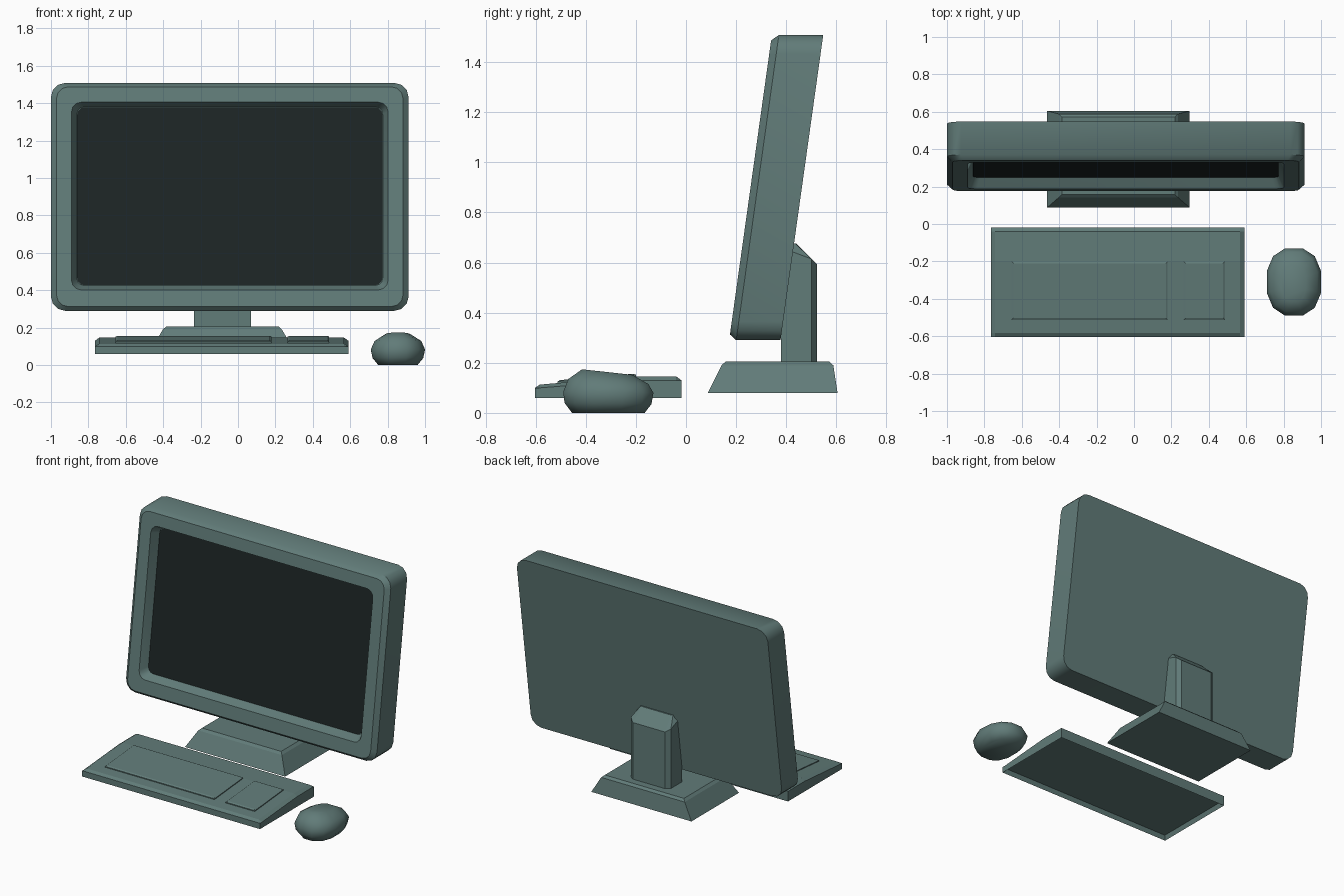
import bpy, bmesh, math

if "Cube" in bpy.data.objects:
    bpy.data.objects.remove(bpy.data.objects["Cube"])


def material(name, rgb):
    m = bpy.data.materials.new(name)
    m.diffuse_color = (*rgb, 1)
    m.use_nodes = True
    m.node_tree.nodes["Principled BSDF"].inputs["Base Color"].default_value = m.diffuse_color
    return m


SLATE = material("slate", (0.12, 0.2, 0.19))
DARK = material("dark_glass", (0.012, 0.018, 0.018))


def loft(name, rings, mat=SLATE, smooth=None, recess=None):
    """Skin a list of equal-length point rings and cap both ends."""
    bm = bmesh.new()
    vs = [[bm.verts.new(p) for p in r] for r in rings]
    n = len(vs[0])
    for a, b in zip(vs, vs[1:]):
        for i in range(n):
            j = (i + 1) % n
            bm.faces.new((a[i], a[j], b[j], b[i]))
    bm.faces.new(vs[0])
    bm.faces.new(vs[-1])
    bmesh.ops.recalc_face_normals(bm, faces=bm.faces)
    if recess:
        bm.normal_update()
        under = [f for f in bm.faces if f.normal.z < -0.9]
        bmesh.ops.inset_region(bm, faces=under, thickness=recess[0],
                               depth=-recess[1], use_even_offset=True)
    me = bpy.data.meshes.new(name)
    bm.to_mesh(me)
    bm.free()
    me.materials.append(mat)
    ob = bpy.data.objects.new(name, me)
    bpy.context.collection.objects.link(ob)
    if smooth:
        bpy.ops.object.select_all(action='DESELECT')
        ob.select_set(True)
        bpy.context.view_layer.objects.active = ob
        bpy.ops.object.shade_smooth_by_angle(angle=math.radians(smooth))
    return ob


def rect(x0, x1, y0, y1):
    return [(x0, y0), (x1, y0), (x1, y1), (x0, y1)]


def panel_ring(x0, x1, z0, z1, r, d, seg=3):
    """Rounded rectangle at depth d in the backward-leaning monitor."""
    pts = []
    for k, (cx, cz) in enumerate(rect(x0 + r, x1 - r, z0 + r, z1 - r)):
        for s in range(seg + 1):
            a = math.pi + (k + s / seg) * math.pi / 2
            x, z = cx + r * math.cos(a), cz + r * math.sin(a)
            pts.append((x, 0.175 + 0.14 * (z - 0.31) + d, z))
    return pts


# Monitor housing with bevelled front and recessed opening
loft("monitor_housing", [
    panel_ring(-1.0, 0.912, 0.29, 1.508, 0.075, 0.205),
    panel_ring(-1.0, 0.912, 0.29, 1.508, 0.075, 0.028),
    panel_ring(-0.97, 0.882, 0.313, 1.487, 0.06, 0.0),
    panel_ring(-0.89, 0.802, 0.402, 1.405, 0.05, 0.0),
    panel_ring(-0.862, 0.774, 0.425, 1.38, 0.04, 0.06)], smooth=35)

# Dark screen
loft("screen", [panel_ring(-0.86, 0.772, 0.427, 1.378, 0.04, d)
                for d in (0.057, 0.07)], DARK)

# Stand foot
loft("stand_foot", [[(x, y, z) for x, y in rect(*b)] for b, z in (
    ((-0.465, 0.298, 0.087, 0.605), 0.08),
    ((-0.402, 0.235, 0.142, 0.588), 0.19),
    ((-0.385, 0.218, 0.158, 0.572), 0.205))])

# Stand neck with chamfered back edges and sloping top
neck = [(-0.235, 0.38), (0.07, 0.38), (0.07, 0.50), (0.04, 0.522),
        (-0.205, 0.522), (-0.235, 0.50)]
top_z = (0.66, 0.66, 0.615, 0.595, 0.595, 0.615)
peak = [(-0.205, 0.40), (0.04, 0.40), (0.04, 0.435), (0.03, 0.44),
        (-0.195, 0.44), (-0.205, 0.435)]
loft("stand_neck", [[(x, y, 0.19) for x, y in neck],
                    [(x, y, z) for (x, y), z in zip(neck, top_z)],
                    [(x, y, 0.677) for x, y in peak]])

# Keyboard body: wedge profile swept along x with chamfered ends
profile = [(-0.603, 0.06), (-0.603, 0.1), (-0.583, 0.113), (-0.2, 0.146),
           (-0.04, 0.146), (-0.018, 0.13), (-0.018, 0.06)]
drop = (0, 0, 0.013, 0.016, 0.016, 0, 0)
ends = [(y, z - d) for (y, z), d in zip(profile, drop)]
loft("keyboard", [[(x, y, z) for y, z in p] for x, p in (
    (-0.765, ends), (-0.742, profile), (0.567, profile), (0.59, ends))],
    recess=(0.012, 0.03))


# Raised key areas following the keyboard slope
def key_block(name, x0, x1):
    def ring(inset, lift):
        return [(x, y, 0.146 + 0.086 * (y + 0.2) + lift) for x, y in
                rect(x0 + inset, x1 - inset, -0.513 + inset, -0.2 - inset)]
    loft(name, [ring(0, -0.01), ring(0, 0.006), ring(0.01, 0.011)])


key_block("main_keys", -0.655, 0.18)
key_block("number_keys", 0.265, 0.487)


# Mouse: faceted rounded body stacked from oval rings
def oval(hw, y0, y1, z0, z1, n=12, p=0.85):
    pts = []
    for i in range(n):
        a = 2 * math.pi * (i + 0.5) / n
        c, s = math.cos(a), math.sin(a)
        sx = math.copysign(abs(c) ** p, c) / math.cos(math.pi / n) ** p
        sy = math.copysign(abs(s) ** p, s) / math.cos(math.pi / n) ** p
        t = (sy + 1) / 2
        pts.append((0.855 + hw * sx, y0 + (y1 - y0) * t, z0 + (z1 - z0) * t))
    return pts


loft("mouse", [
    oval(0.105, -0.455, -0.165, 0.0, 0.0),
    oval(0.135, -0.485, -0.138, 0.04, 0.035),
    oval(0.145, -0.49, -0.13, 0.085, 0.08),
    oval(0.125, -0.47, -0.15, 0.135, 0.115),
    oval(0.065, -0.415, -0.215, 0.174, 0.152)], smooth=60)
